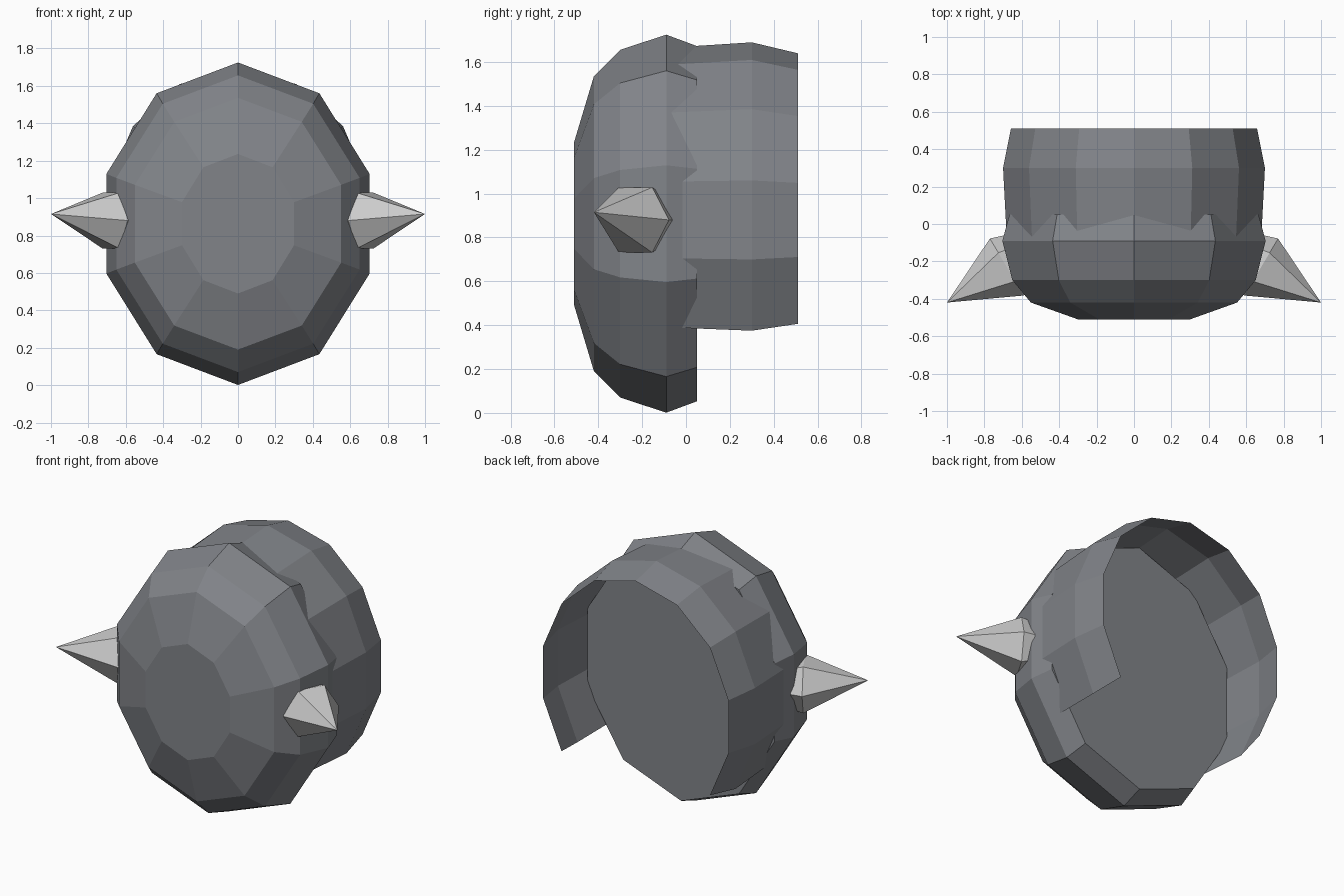
import bpy, bmesh, math
from mathutils import Vector

if "Cube" in bpy.data.objects:
    bpy.data.objects.remove(bpy.data.objects["Cube"])


def material(name, rgb):
    m = bpy.data.materials.new(name)
    m.diffuse_color = (*rgb, 1)
    m.use_nodes = True
    m.node_tree.nodes["Principled BSDF"].inputs["Base Color"].default_value = m.diffuse_color
    return m


dark = material("dark_grey", (0.22, 0.23, 0.25))
light = material("light_grey", (0.55, 0.55, 0.57))


def loft(name, rings, mat, closed=True, cap_start=True, cap_end=True):
    """Skin a list of equal-length point rings."""
    bm = bmesh.new()
    rows = [[bm.verts.new(p) for p in ring] for ring in rings]
    n = len(rows[0])
    for a, b in zip(rows, rows[1:]):
        for i in range(n if closed else n - 1):
            j = (i + 1) % n
            bm.faces.new((a[i], a[j], b[j], b[i]))
    if cap_start:
        bm.faces.new(rows[0])
    if cap_end:
        bm.faces.new(rows[-1])
    bmesh.ops.remove_doubles(bm, verts=bm.verts, dist=1e-5)
    bmesh.ops.recalc_face_normals(bm, faces=bm.faces)
    me = bpy.data.meshes.new(name)
    bm.to_mesh(me)
    bm.free()
    me.materials.append(mat)
    ob = bpy.data.objects.new(name, me)
    bpy.context.collection.objects.link(ob)
    return ob


def arc(y, rx, rz, cz, sides, steps):
    """Elliptical ring around the y axis; angle 0 points up."""
    angles = [2 * math.pi * k / sides for k in steps]
    return [(rx * math.sin(a), y, cz + rz * math.cos(a)) for a in angles]


# Domed ten-sided body with flat front and back
body = [(-0.51, 0.315, 0.373), (-0.42, 0.58, 0.673), (-0.30, 0.684, 0.793),
        (-0.09, 0.74, 0.862), (0.05, 0.70, 0.81)]
loft("domed_body", [arc(y, rx, rz, 0.863, 10, range(10)) for y, rx, rz in body], dark)

# Open hood behind the body: eleven points of a fourteen-sided ring
hood = [(-0.09, 0.697, 0.785), (0.30, 0.718, 0.81), (0.51, 0.675, 0.76)]
loft("rear_hood", [arc(y, rx, rz, 0.88, 14, range(-5, 6)) for y, rx, rz in hood],
     dark, closed=False, cap_start=False, cap_end=False)

# Six-sided side spikes with a short root sunk into the body
centre = Vector((0.68, -0.23, 0.88))
across = Vector((0.51, 0.86, 0))
inward = Vector((-0.06, 0.035, 0))
for side, label in ((1, "right"), (-1, "left")):
    def hexagon(c, r):
        pts = []
        for k in range(6):
            a = k * math.pi / 3
            p = c + across * r * math.cos(a) + Vector((0, 0, r * 0.97 * math.sin(a)))
            pts.append((side * p.x, p.y, p.z))
        return pts
    tip = [(side * 1.0, -0.42, 0.915)] * 6
    rows = [hexagon(centre + inward, 0.155), hexagon(centre, 0.177)]
    ob = loft(label + "_spike", rows, light, cap_end=False)
    # Close the outer ring to the tip
    bm = bmesh.new()
    bm.from_mesh(ob.data)
    apex = bm.verts.new(tip[0])
    for e in [e for e in bm.edges if e.is_boundary]:
        bm.faces.new((*e.verts, apex))
    bmesh.ops.recalc_face_normals(bm, faces=bm.faces)
    bm.to_mesh(ob.data)
    bm.free()
